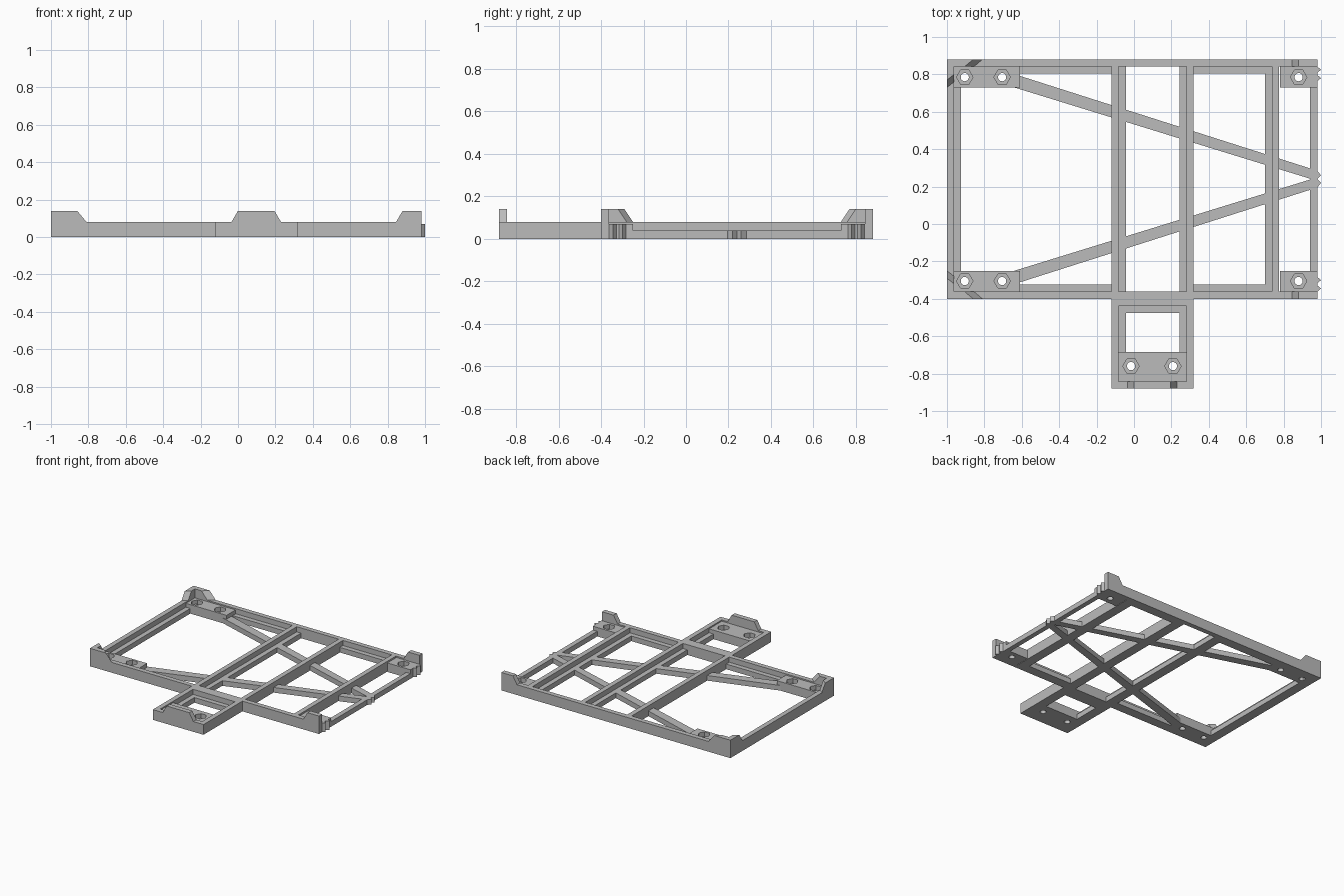
import bpy, bmesh

if "Cube" in bpy.data.objects:
    bpy.data.objects.remove(bpy.data.objects["Cube"])

mat = bpy.data.materials.new("plain_grey")
mat.use_nodes = True
GREY = (0.5, 0.5, 0.5, 1)
mat.diffuse_color = GREY
mat.node_tree.nodes["Principled BSDF"].inputs["Base Color"].default_value = GREY

RIM, LEDGE, PAD, LIP = 0.08, 0.04, 0.07, 0.14
W = 0.038                        # wall and ledge width
L, R, F, B = -1.0, 0.98, -0.4, 0.88
MID = (F + B) / 2


def loft(name, low, high):
    """Closed solid between two matching outlines of 3D points."""
    bm = bmesh.new()
    a = [bm.verts.new(p) for p in low]
    b = [bm.verts.new(p) for p in high]
    bm.faces.new(a)
    bm.faces.new(b)
    for i in range(len(a)):
        j = (i + 1) % len(a)
        bm.faces.new((a[i], a[j], b[j], b[i]))
    bmesh.ops.recalc_face_normals(bm, faces=bm.faces)
    mesh = bpy.data.meshes.new(name)
    bm.to_mesh(mesh)
    bm.free()
    mesh.materials.append(mat)
    ob = bpy.data.objects.new(name, mesh)
    bpy.context.collection.objects.link(ob)
    return ob


def prism(name, outline, z0, z1):
    return loft(name, [(x, y, z0) for x, y in outline], [(x, y, z1) for x, y in outline])


def box(name, x0, x1, y0, y1, top):
    return prism(name, [(x0, y0), (x1, y0), (x1, y1), (x0, y1)], 0, top)


def lip(name, profile, y0, y1):
    """Upright tab: an x-z profile extruded along y."""
    return loft(name, [(x, y0, z) for x, z in profile], [(x, y1, z) for x, z in profile])


def flip(y, side):
    """Mirror y about the middle of the main frame for the front side."""
    return y if side > 0 else 2 * MID - y


drilled = []

# Main frame and cross bars
box("left_wall", L, L + W, F, B, RIM)
box("left_ledge", L + W, L + 2 * W, F + W, B - W, LEDGE)
box("right_rail", R - W, R, F + W, B - W, LEDGE)
box("bar_left_wall", -0.12, -0.12 + W, F + W, B - W, RIM)
box("bar_left_ledge", -0.12 + W, -0.12 + 2 * W, F + W, B - W, LEDGE)
box("bar_middle_wall", 0.318 - W, 0.318, F + W, B - W, RIM)
box("bar_middle_ledge", 0.318 - 2 * W, 0.318 - W, F + W, B - W, LEDGE)
box("bar_right_ledge", 0.70, 0.70 + W, F + W, B - W, LEDGE)
box("bar_right_wall", 0.70 + W, 0.70 + 2 * W, F + W, B - W, RIM)

for side, word in ((1, "back"), (-1, "front")):
    def at(points):
        return [(x, flip(y, side)) for x, y in points]

    def strip(name, x0, x1, y0, y1, top):
        return prism(name, at([(x0, y0), (x1, y0), (x1, y1), (x0, y1)]), 0, top)

    strip(word + "_wall", L + W, R, B - W, B, RIM)
    drilled.append(strip(word + "_ledge_left", L + 2 * W, -0.12, B - 2 * W, B - W, LEDGE))
    strip(word + "_ledge_middle", 0.318, 0.70, B - 2 * W, B - W, LEDGE)

    # Screw pads, the right one ending in two pointed catches
    drilled.append(strip(word + "_pad_left", L + W, -0.61, 0.73, B - W, PAD))
    drilled.append(strip(word + "_pad_right", 0.78, R, 0.73, B - W, PAD))
    for y in (0.78, 0.825):
        prism(word + "_pad_catch", at([(R - 0.01, y - 0.025), (1, y), (R - 0.01, y + 0.025)]), 0, PAD)

    # Diagonal brace with pointed tip
    prism(word + "_brace", at([(-0.64, 0.73), (0.965, 0.235), (R, 0.24), (1, 0.26),
                               (R, 0.285), (-0.62, 0.795)]), 0, LEDGE)

    # L-shaped corner lip, sloped on a slanted plane
    low = at([(L, 0.73), (L + W, 0.76), (L + W, B - W), (-0.855, B - W), (-0.81, B), (L, B)])
    high = at([(L, 0.77), (L + W, 0.80), (L + W, B - W), (-0.905, B - W), (-0.86, B), (L, B)])
    loft(word + "_corner_lip", [(x, y, RIM) for x, y in low], [(x, y, LIP) for x, y in high])
    lip(word + "_right_lip", [(0.845, RIM), (0.88, LIP), (R, LIP), (R, RIM)],
        flip(B - W, side), flip(B, side))

# Small front bracket
X0, X1, Y0 = -0.12, 0.318, -0.88
box("bracket_left_wall", X0, X0 + W, Y0, F, RIM)
box("bracket_right_wall", X1 - W, X1, Y0, F, RIM)
box("bracket_front_wall", X0 + W, X1 - W, Y0, Y0 + W, RIM)
box("bracket_back_wall", X0 + W, X1 - W, F - W, F, RIM)
box("bracket_back_ledge", X0 + W, X1 - W, F - 2 * W, F - W, LEDGE)
for x in (X0 + W, X1 - 2 * W):
    box("bracket_side_ledge", x, x + W, -0.685, F - 2 * W, LEDGE)
drilled.append(box("bracket_pad", X0 + W, X1 - W, Y0 + W, -0.685, PAD))
lip("bracket_lip", [(-0.035, RIM), (0, LIP), (0.195, LIP), (0.23, RIM)], Y0, Y0 + W)

# Screw holes with hexagonal nut pockets
holes = [(x, flip(0.785, s)) for x in (-0.905, -0.705, 0.88) for s in (1, -1)]
holes += [(-0.016, -0.76), (0.208, -0.76)]
bm = bmesh.new()
bm_hex = bmesh.new()
for x, y in holes:
    for target, sides, r, z0 in ((bm, 20, 0.022, -0.05), (bm_hex, 6, 0.044, 0.035)):
        made = bmesh.ops.create_cone(target, cap_ends=True, segments=sides,
                                     radius1=r, radius2=r, depth=0.2)
        angle = 0.5 if sides == 6 else 0
        bmesh.ops.translate(target, verts=made["verts"], vec=(x, y, z0 + 0.1))
cutters = []
for name, mesh_data in (("hole_cutter", bm), ("nut_cutter", bm_hex)):
    # Turn each nut pocket so that its points lie along x
    mesh = bpy.data.meshes.new(name)
    if name == "nut_cutter":
        for i, (x, y) in enumerate(holes):
            mesh_data.verts.ensure_lookup_table()
            for v in mesh_data.verts[i * 12:(i + 1) * 12]:
                dx, dy = v.co.x - x, v.co.y - y
                v.co.x, v.co.y = x + dy, y - dx
    mesh_data.to_mesh(mesh)
    mesh_data.free()
    ob = bpy.data.objects.new(name, mesh)
    bpy.context.collection.objects.link(ob)
    ob.hide_render = True
    cutters.append(ob)

for ob in drilled:
    bpy.context.view_layer.objects.active = ob
    for cutter in cutters:
        mod = ob.modifiers.new("drill", "BOOLEAN")
        mod.operation = "DIFFERENCE"
        mod.solver = "EXACT"
        mod.object = cutter
        bpy.ops.object.modifier_apply(modifier=mod.name)
for cutter in cutters:
    bpy.data.objects.remove(cutter)
